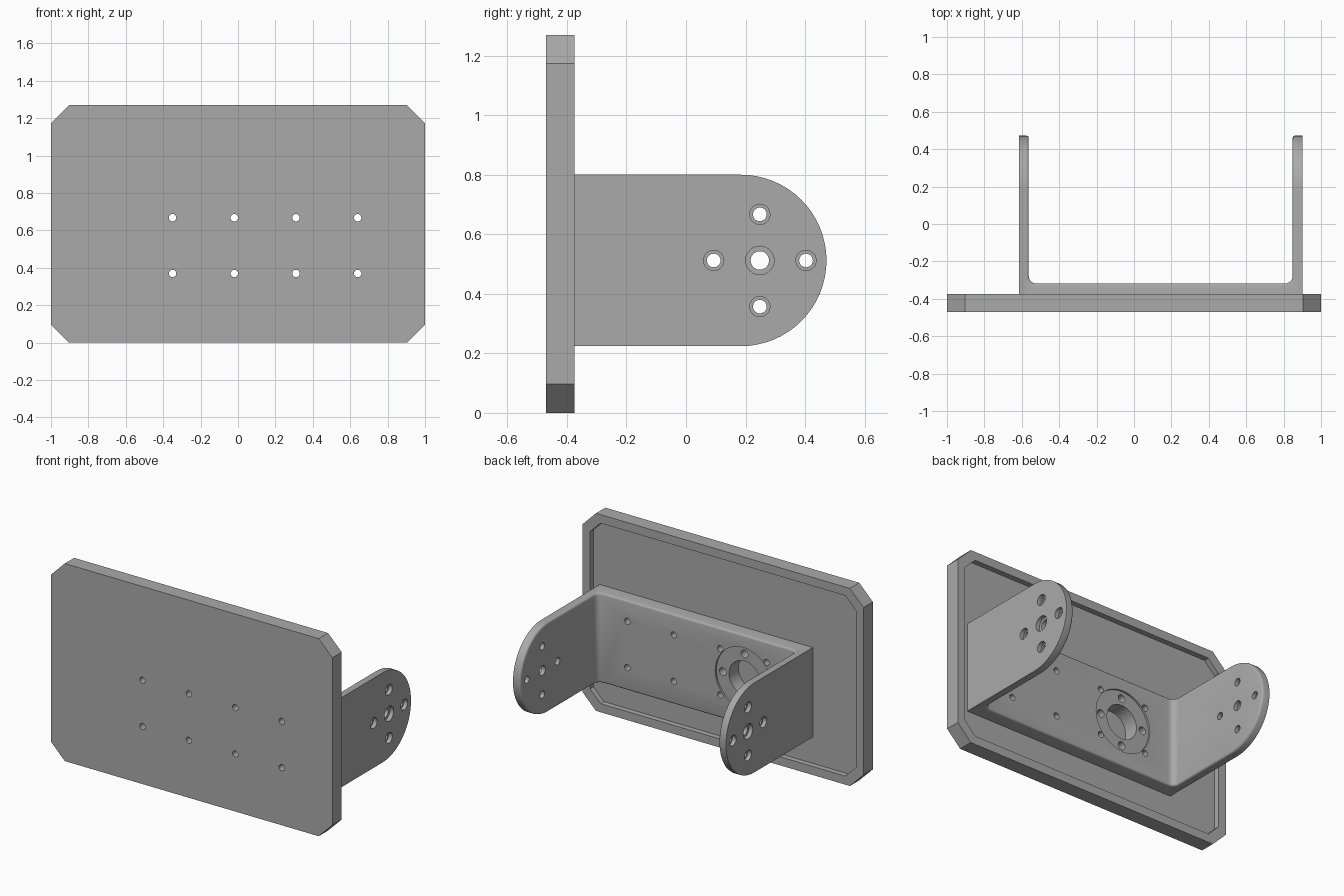
import bpy, bmesh
from math import sin, cos, pi, radians

if "Cube" in bpy.data.objects:
    bpy.data.objects.remove(bpy.data.objects["Cube"], do_unlink=True)

grey = bpy.data.materials.new("plain_grey")
grey.use_nodes = True
grey.diffuse_color = (0.4, 0.4, 0.4, 1)
grey.node_tree.nodes["Principled BSDF"].inputs["Base Color"].default_value = (0.4, 0.4, 0.4, 1)


def prism(name, outline, axis, lo, hi):
    """Extrude a 2D outline along an axis; the outline uses the other two axes in order."""
    def place(p, d):
        c = list(p)
        c.insert("xyz".index(axis), d)
        return c
    bm = bmesh.new()
    bottom = [bm.verts.new(place(p, lo)) for p in outline]
    top = [bm.verts.new(place(p, hi)) for p in outline]
    bm.faces.new(bottom)
    bm.faces.new(top)
    n = len(outline)
    for i in range(n):
        j = (i + 1) % n
        bm.faces.new((bottom[i], bottom[j], top[j], top[i]))
    bmesh.ops.recalc_face_normals(bm, faces=bm.faces)
    mesh = bpy.data.meshes.new(name)
    bm.to_mesh(mesh)
    bm.free()
    mesh.materials.append(grey)
    obj = bpy.data.objects.new(name, mesh)
    bpy.context.collection.objects.link(obj)
    return obj


def arc(cx, cy, r, start, end, n):
    return [(cx + r * cos(radians(start + (end - start) * i / n)),
             cy + r * sin(radians(start + (end - start) * i / n))) for i in range(n + 1)]


def cylinder(axis, u, v, r, lo, hi, n=24):
    return prism("cutter", arc(u, v, r, 0, 360, n)[:-1], axis, lo, hi)


def cut(target, cutter):
    cutter.hide_render = True
    mod = target.modifiers.new("cut", "BOOLEAN")
    mod.operation = "DIFFERENCE"
    mod.solver = "EXACT"
    mod.object = cutter
    bpy.context.view_layer.objects.active = target
    bpy.ops.object.modifier_apply(modifier=mod.name)
    bpy.data.objects.remove(cutter, do_unlink=True)


def octagon(inset, c):
    x, lo, hi = 1 - inset, inset, 1.27 - inset
    return [(-x + c, lo), (x - c, lo), (x, lo + c), (x, hi - c),
            (x - c, hi), (-x + c, hi), (-x, hi - c), (-x, lo + c)]


# Base plate with clipped corners and a shallow tray in its back
RIM, FLOOR, WEB = -0.375, -0.41, -0.318
plate = prism("base_plate", octagon(0, 0.097), "y", -0.47, RIM)
cut(plate, prism("cutter", octagon(0.055, 0.075), "y", FLOOR, 0))

# Bracket: round-ended block, hollowed into a U with filleted corners
MID, HALF = 0.512, 0.288
side = [(FLOOR - 0.01, MID - HALF)] + arc(0.472 - HALF, MID, HALF, -90, 90, 32) + [(FLOOR - 0.01, MID + HALF)]
bracket = prism("u_bracket", side, "x", -0.615, 0.9)
LEFT, RIGHT, FIL = 0.848, -0.563, 0.04
hollow = ([(LEFT, 1), (RIGHT, 1)]
          + arc(RIGHT + FIL, WEB + FIL, FIL, 180, 270, 6)
          + arc(LEFT - FIL, WEB + FIL, FIL, 270, 360, 6))
cut(bracket, prism("cutter", hollow, "z", -1, 2))

# Soften the inner rim of the bracket
bm = bmesh.new()
bm.from_mesh(bracket.data)
bmesh.ops.remove_doubles(bm, verts=bm.verts, dist=0.0005)
rim = []
for e in bm.edges:
    m = (e.verts[0].co + e.verts[1].co) / 2
    if (RIGHT - 0.01 < m.x < LEFT + 0.01 and m.y > WEB - 0.01
            and len(e.link_faces) == 2 and e.calc_face_angle(0) > radians(60)):
        rim.append(e)
bmesh.ops.bevel(bm, geom=rim, offset=0.012, offset_type="OFFSET", segments=3,
                profile=0.5, affect="EDGES", clamp_overlap=True)
bm.to_mesh(bracket.data)
bm.free()

# Mounting holes through plate and web
for x in (-0.35, -0.02, 0.31, 0.64):
    for z in (0.37, 0.668):
        for part in (plate, bracket):
            cut(part, cylinder("y", x, z, 0.02, -0.6, 0, 16))

# Round seat in the web: shallow ring, deep bore and four screw holes
SX, SZ = -0.185, 0.519
cross = [(0.155 * cos(k * pi / 2), 0.155 * sin(k * pi / 2)) for k in range(4)]
cut(bracket, cylinder("y", SX, SZ, 0.2, WEB - 0.012, 0, 48))
for part in (bracket, plate):
    cut(part, cylinder("y", SX, SZ, 0.11, -0.425, 0, 40))
for u, v in cross:
    cut(bracket, cylinder("y", SX + u, SZ + v, 0.025, -0.4, 0, 16))

# Arm holes, counterbored from the outside
for u, v in [(0, 0)] + cross:
    inner, outer = (0.031, 0.048) if u == v == 0 else (0.023, 0.034)
    cut(bracket, cylinder("x", 0.248 + u, MID + v, inner, -1, 1.2, 20))
    cut(bracket, cylinder("x", 0.248 + u, MID + v, outer, 0.874, 1.2))
    cut(bracket, cylinder("x", 0.248 + u, MID + v, outer, -1, -0.589))

# Smooth the round surfaces, keep edges crisp
for obj in (plate, bracket):
    bpy.ops.object.select_all(action="DESELECT")
    obj.select_set(True)
    bpy.context.view_layer.objects.active = obj
    bpy.ops.object.shade_smooth_by_angle(angle=radians(35))
